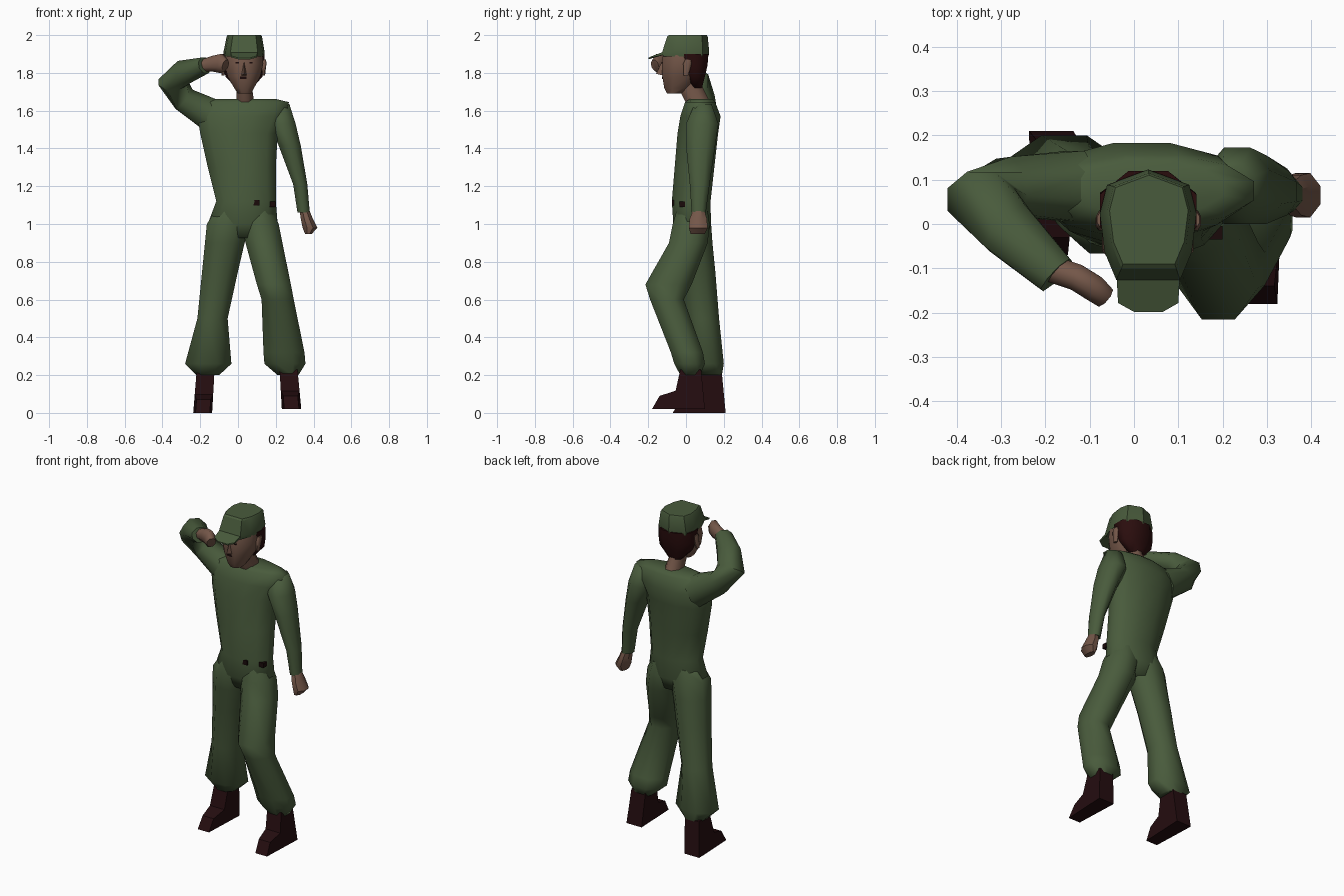
import bpy, bmesh, math
from mathutils import Vector

def material(name, rgb):
    m = bpy.data.materials.new(name)
    m.diffuse_color = (*rgb, 1)
    return m

GREEN = material("uniform green", (0.066, 0.104, 0.045))
SKIN = material("skin", (0.175, 0.095, 0.066))
HAIR = material("dark hair", (0.023, 0.004, 0.004))
BOOT = material("dark leather", (0.018, 0.004, 0.005))
DARK = material("dark detail", (0.010, 0.003, 0.003))

def finish(name, bm, mat, angle):
    bmesh.ops.recalc_face_normals(bm, faces=bm.faces)
    me = bpy.data.meshes.new(name)
    bm.to_mesh(me)
    bm.free()
    me.materials.append(mat)
    if angle:
        me.shade_smooth()
        me.set_sharp_from_angle(angle=math.radians(angle))
    ob = bpy.data.objects.new(name, me)
    bpy.context.scene.collection.objects.link(ob)
    return ob

def skin_rings(name, rings, mat, angle):
    """Join rings of points into a closed, capped surface."""
    bm = bmesh.new()
    vs = [[bm.verts.new(p) for p in r] for r in rings]
    n = len(vs[0])
    for a, b in zip(vs, vs[1:]):
        for i in range(n):
            j = (i + 1) % n
            bm.faces.new((a[i], a[j], b[j], b[i]))
    bm.faces.new(vs[0])
    bm.faces.new(vs[-1])
    return finish(name, bm, mat, angle)

def circle(n):
    k = 1 / math.cos(math.pi / n)
    return [(k * math.cos((i + .5) * 2 * math.pi / n),
             k * math.sin((i + .5) * 2 * math.pi / n)) for i in range(n)]

def loft(name, rows, mat, n=8, angle=60, shape=None):
    """Rows are z, x0, x1, y0, y1 of level cross-sections."""
    rings = [[((x0 + x1) / 2 + c * (x1 - x0) / 2, (y0 + y1) / 2 + s * (y1 - y0) / 2, z)
              for c, s in shape or circle(n)] for z, x0, x1, y0, y1 in rows]
    return skin_rings(name, rings, mat, angle)

def tube(name, path, mat, n=8, angle=60):
    """Path rows are x, y, z, side radius, up radius."""
    pts = [Vector(p[:3]) for p in path]
    rings = []
    for i, p in enumerate(pts):
        t = (pts[min(i + 1, len(pts) - 1)] - pts[max(i - 1, 0)]).normalized()
        side = t.cross(Vector((0, 0, 1))).normalized()
        up = side.cross(t)
        rings.append([p + side * c * path[i][3] + up * s * path[i][4] for c, s in circle(n)])
    return skin_rings(name, rings, mat, angle)

def box(name, centre, size, mat):
    bm = bmesh.new()
    bmesh.ops.create_cube(bm, size=1)
    for v in bm.verts:
        v.co = Vector(centre) + Vector([a * b for a, b in zip(v.co, size)])
    return finish(name, bm, mat, 0)

# Jacket body
loft("torso", [(.925, -.06, .13, -.04, .11), (1.0, -.16, .21, -.067, .132),
               (1.12, -.115, .2, -.075, .13), (1.3, -.16, .2, -.06, .15),
               (1.48, -.2, .21, -.045, .17), (1.57, -.215, .25, -.03, .183),
               (1.645, -.19, .27, -.005, .155), (1.662, -.13, .2, .02, .14)], GREEN, n=12, angle=75)

# Trouser legs: the left one bends forward, the right one stands back
loft("right_leg", [(1.07, -.12, .05, -.05, .115), (1.0, -.165, .06, -.067, .133),
                   (.9, -.175, .035, -.055, .14),
                   (.75, -.19, .0, -.03, .155), (.5, -.215, -.055, .0, .175),
                   (.26, -.28, -.035, .03, .2), (.2, -.22, -.1, .07, .19)], GREEN)
loft("left_leg", [(1.07, .04, .185, -.05, .115), (1.0, .02, .215, -.07, .125),
                  (.9, .04, .235, -.09, .115),
                  (.68, .10, .28, -.215, .03), (.6, .125, .295, -.19, -.012),
                  (.32, .135, .352, -.08, .09), (.26, .14, .357, -.062, .1),
                  (.2, .21, .32, -.03, .075)], GREEN)

# Hanging arm and hand
loft("left_sleeve", [(1.635, .17, .272, .045, .135), (1.53, .16, .305, .0, .172),
                     (1.416, .215, .332, .0, .155), (1.21, .292, .367, .02, .125),
                     (1.06, .315, .38, .03, .105)], GREEN, n=8, angle=75)
loft("left_hand", [(1.08, .325, .375, .04, .095), (1.03, .332, .395, .02, .11),
                   (.98, .342, .42, .015, .115), (.947, .355, .39, .025, .1)], SKIN, n=8, angle=35)

# Raised saluting arm and hand
tube("right_sleeve", [(-.13, .085, 1.57, .08, .09), (-.285, .085, 1.66, .065, .066),
                      (-.345, .055, 1.75, .075, .075), (-.285, -.01, 1.805, .065, .062),
                      (-.175, -.115, 1.84, .047, .042)], GREEN)
tube("right_hand", [(-.19, -.1, 1.838, .03, .03), (-.13, -.12, 1.848, .03, .042),
                    (-.09, -.145, 1.85, .03, .05), (-.066, -.165, 1.84, .025, .03)], SKIN)

# Boots: side profile extruded across the foot, leaning outward to the sole
def boot(name, top, sole, dy, dz):
    prof = [(-.18, .02), (-.14, .09), (-.055, .117), (-.03, .23), (.08, .23), (.1, .02)]
    rings = []
    for k in (0, 1):
        ring = []
        for y, z in prof:
            f = (z - .02) / .21
            x = sole[k] * (1 - f) + top[k] * f
            if y < -.1:
                x += (.012, -.012)[k]
            ring.append((x, y + dy, z + dz))
        rings.append(ring)
    return skin_rings(name, rings, BOOT, 30)

boot("left_boot", (.22, .315), (.232, .335), 0, 0)
boot("right_boot", (-.22, -.125), (-.237, -.137), .11, -.02)

# Head, neck and hair
CX = .032
loft("neck", [(1.63, -.01, .087, .005, .135), (1.72, -.008, .075, -.04, .09),
              (1.78, -.01, .075, -.05, .07)], SKIN)
loft("head", [(1.69, .0, .07, -.1, -.02), (1.72, -.02, .085, -.115, .03),
              (1.78, -.055, .118, -.125, .07), (1.85, -.072, .134, -.128, .1),
              (1.895, -.066, .13, -.122, .11)], SKIN)
loft("hair", [(1.72, -.01, .075, .03, .085), (1.78, -.066, .13, .0, .1),
              (1.84, -.077, .139, -.035, .114), (1.9, -.077, .141, -.06, .119)], HAIR)

# Nose wedge
skin_rings("nose", [[(CX - .018, -.115, 1.785), (CX + .018, -.115, 1.785), (CX, -.158, 1.795)],
                    [(CX - .006, -.115, 1.855), (CX + .006, -.115, 1.855), (CX, -.13, 1.855)]], SKIN, 0)

# Ears and eyes, mirrored about the head centre, and the mouth
for side, tag in ((-1, "right"), (1, "left")):
    ex = CX + side * .107
    loft(tag + "_ear", [(1.785, ex - .012, ex + .004, -.012, .012),
                        (1.85, ex - .011, ex + .012, -.015, .03),
                        (1.87, ex - .008, ex + .009, -.005, .025)], SKIN)
    box(tag + "_eye", (CX + side * .036, -.127, 1.853), (.016, .006, .008), DARK)
box("mouth", (CX - .005, -.124, 1.774), (.034, .006, .012), DARK)

# Cap crown, widest behind the middle, and its bill
half = [(.85, .72), (1, .2), (.9, -.5), (.66, -1)]
cap_shape = [(0, 1)] + half + [(-x, y) for x, y in reversed(half)]
loft("cap", [(1.888, -.074, .138, -.122, .119), (1.91, -.077, .141, -.126, .123),
             (1.992, -.06, .127, -.1, .115), (2.0, -.055, .122, -.09, .11)], GREEN,
     angle=25, shape=cap_shape)
skin_rings("cap_bill", [[(-.04, -.1, 1.918), (.104, -.1, 1.918), (.1, -.178, 1.89), (.065, -.198, 1.88),
                         (0, -.198, 1.88), (-.036, -.178, 1.89)],
                        [(-.04, -.1, 1.9), (.104, -.1, 1.9), (.1, -.178, 1.882), (.065, -.198, 1.872),
                         (0, -.198, 1.872), (-.036, -.178, 1.882)]], GREEN, 0)

# Small belt fittings
box("belt_stud", (.098, -.068, 1.112), (.03, .012, .028), DARK)
box("belt_clip", (.182, -.02, 1.105), (.035, .03, .028), DARK)
